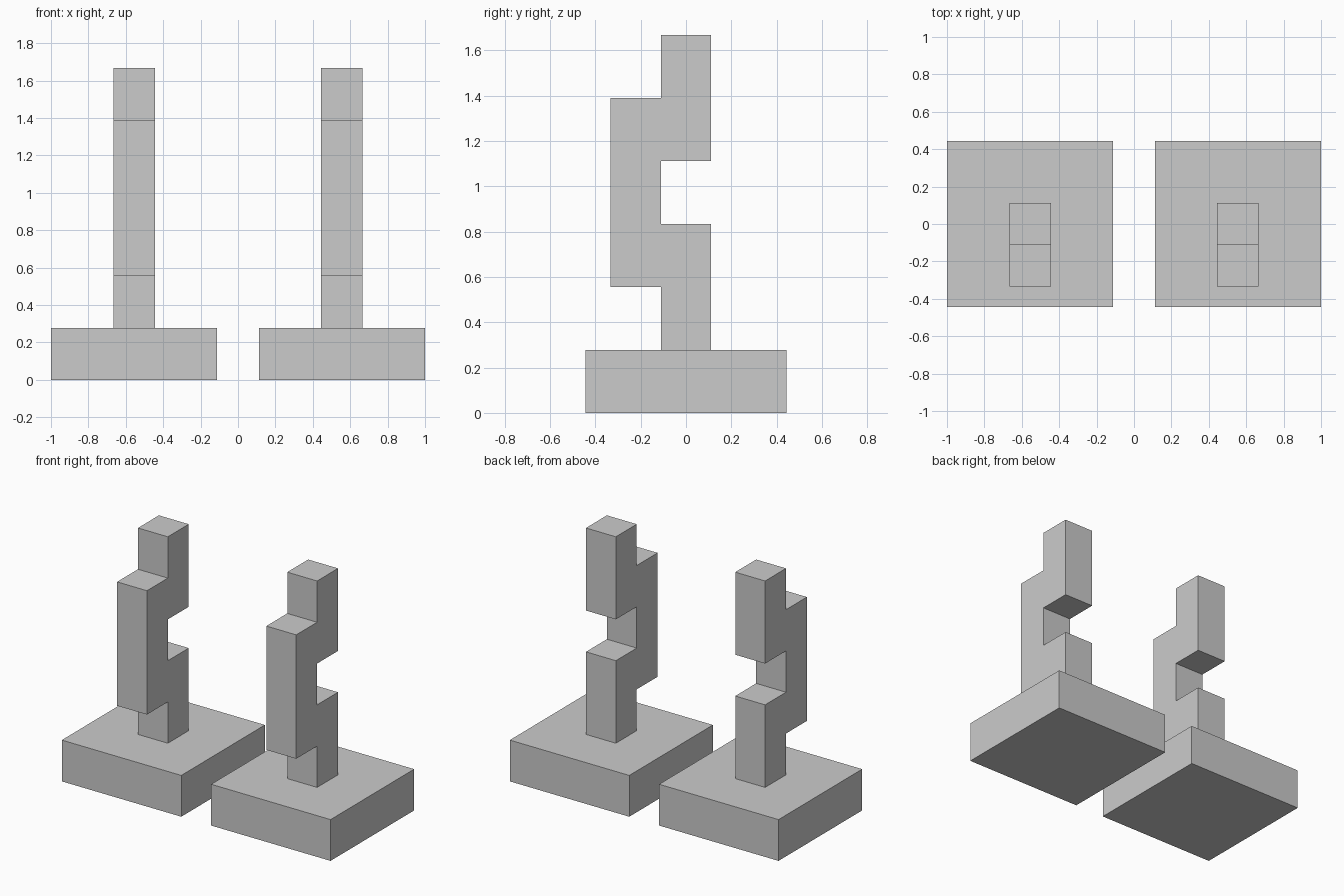
import bpy
import bmesh

if "Cube" in bpy.data.objects:
    bpy.data.objects.remove(bpy.data.objects["Cube"])

U = 1 / 9      # horizontal grid step
H = 2.5 / 9    # height of one level

# Side outline of the notched post: (y in grid steps, z in levels)
POST = [(-1, 1), (1, 1), (1, 3), (-1, 3), (-1, 4), (1, 4),
        (1, 6), (-1, 6), (-1, 5), (-3, 5), (-3, 2), (-1, 2)]
# Side outline of the square base
BASE = [(-4, 0), (4, 0), (4, 1), (-4, 1)]


def extrude_profile(name, profile, x_centre, width):
    """Extrude a side outline along x, centred on x_centre."""
    bm = bmesh.new()
    face = bm.faces.new([bm.verts.new((-width / 2, y * U, z * H)) for y, z in profile])
    out = bmesh.ops.extrude_face_region(bm, geom=[face], use_keep_orig=True)
    moved = [v for v in out["geom"] if isinstance(v, bmesh.types.BMVert)]
    bmesh.ops.translate(bm, verts=moved, vec=(width, 0, 0))
    bmesh.ops.recalc_face_normals(bm, faces=bm.faces)
    mesh = bpy.data.meshes.new(name)
    bm.to_mesh(mesh)
    bm.free()
    obj = bpy.data.objects.new(name, mesh)
    obj.location.x = x_centre
    bpy.context.collection.objects.link(obj)
    return obj


# Two identical stands side by side
for side, x in (("left", -5 * U), ("right", 5 * U)):
    extrude_profile(f"{side}_base", BASE, x, 8 * U)
    extrude_profile(f"{side}_notched_post", POST, x, 2 * U)
